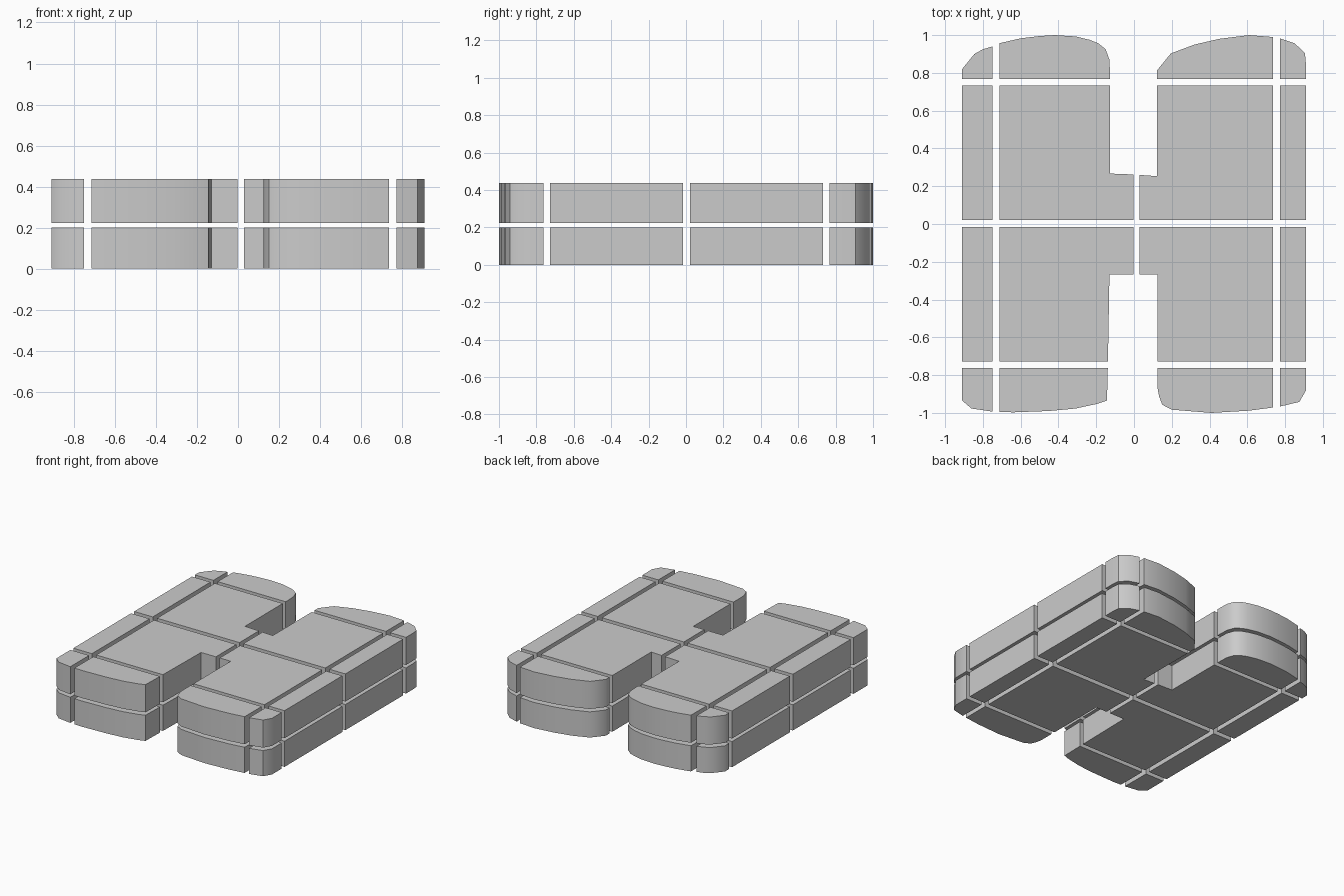
import bpy, bmesh, math

if "Cube" in bpy.data.objects:
    bpy.data.objects.remove(bpy.data.objects["Cube"])

# Plan outline: two round-ended bars joined by a bridge, clockwise from back left
OUTLINE = [
    (-.91, .82), (-.845, .90), (-.80, .925), (-.75, .94), (-.713, .957), (-.60, .983),
    (-.50, .995), (-.42, 1.0), (-.31, .993), (-.235, .975), (-.19, .957), (-.15, .925),
    (-.13, .87), (-.127, .80), (-.127, .267), (0, .262), (.122, .253), (.122, .813),
    (.195, .903), (.32, .95), (.45, .98), (.61, 1.0), (.735, .99), (.77, .983),
    (.85, .957), (.905, .905), (.91, .85),
    (.91, -.882), (.875, -.942), (.77, -.967), (.61, -.988), (.41, -1.0), (.20, -.983),
    (.15, -.957), (.133, -.914), (.125, -.87), (.125, -.268), (-.13, -.268),
    (-.138, -.73), (-.143, -.935), (-.19, -.951), (-.31, -.977), (-.45, -.99),
    (-.64, -.997), (-.75, -.993), (-.86, -.977), (-.91, -.935),
]

# Grid cells left between the gaps
COLUMNS = {"left_edge": (-2, -.75), "left": (-.713, -.003),
           "right": (.03, .737), "right_edge": (.772, 2)}
ROWS = {"front_end": (-2, -.762), "front": (-.727, -.016),
        "back": (.022, .733), "back_end": (.768, 2)}
LAYERS = {"lower": (0, .20), "upper": (.223, .438)}


def clip(poly, axis, limit, sign):
    """Keep the side of the polygon where sign * (coordinate - limit) >= 0."""
    out = []
    for i, b in enumerate(poly):
        a = poly[i - 1]
        da, db = sign * (a[axis] - limit), sign * (b[axis] - limit)
        if da * db < 0:
            t = da / (da - db)
            out.append((a[0] + t * (b[0] - a[0]), a[1] + t * (b[1] - a[1])))
        if db >= 0:
            out.append(b)
    return out


def block(name, poly, z0, z1):
    bm = bmesh.new()
    face = bm.faces.new([bm.verts.new((x, y, z0)) for x, y in poly])
    bm.normal_update()
    top = bmesh.ops.extrude_face_region(bm, geom=[face], use_keep_orig=True)
    verts = [g for g in top["geom"] if isinstance(g, bmesh.types.BMVert)]
    bmesh.ops.translate(bm, verts=verts, vec=(0, 0, z1 - z0))
    bmesh.ops.recalc_face_normals(bm, faces=bm.faces)
    mesh = bpy.data.meshes.new(name)
    bm.to_mesh(mesh)
    bm.free()
    mesh.shade_smooth()
    mesh.set_sharp_from_angle(angle=math.radians(40))
    bpy.context.collection.objects.link(bpy.data.objects.new(name, mesh))


# One extruded block per grid cell and layer
for col, (x0, x1) in COLUMNS.items():
    for row, (y0, y1) in ROWS.items():
        poly = OUTLINE
        for axis, lo, hi in ((0, x0, x1), (1, y0, y1)):
            poly = clip(clip(poly, axis, lo, 1), axis, hi, -1)
        for layer, (z0, z1) in LAYERS.items():
            block(f"{layer}_{row}_{col}_block", poly, z0, z1)
